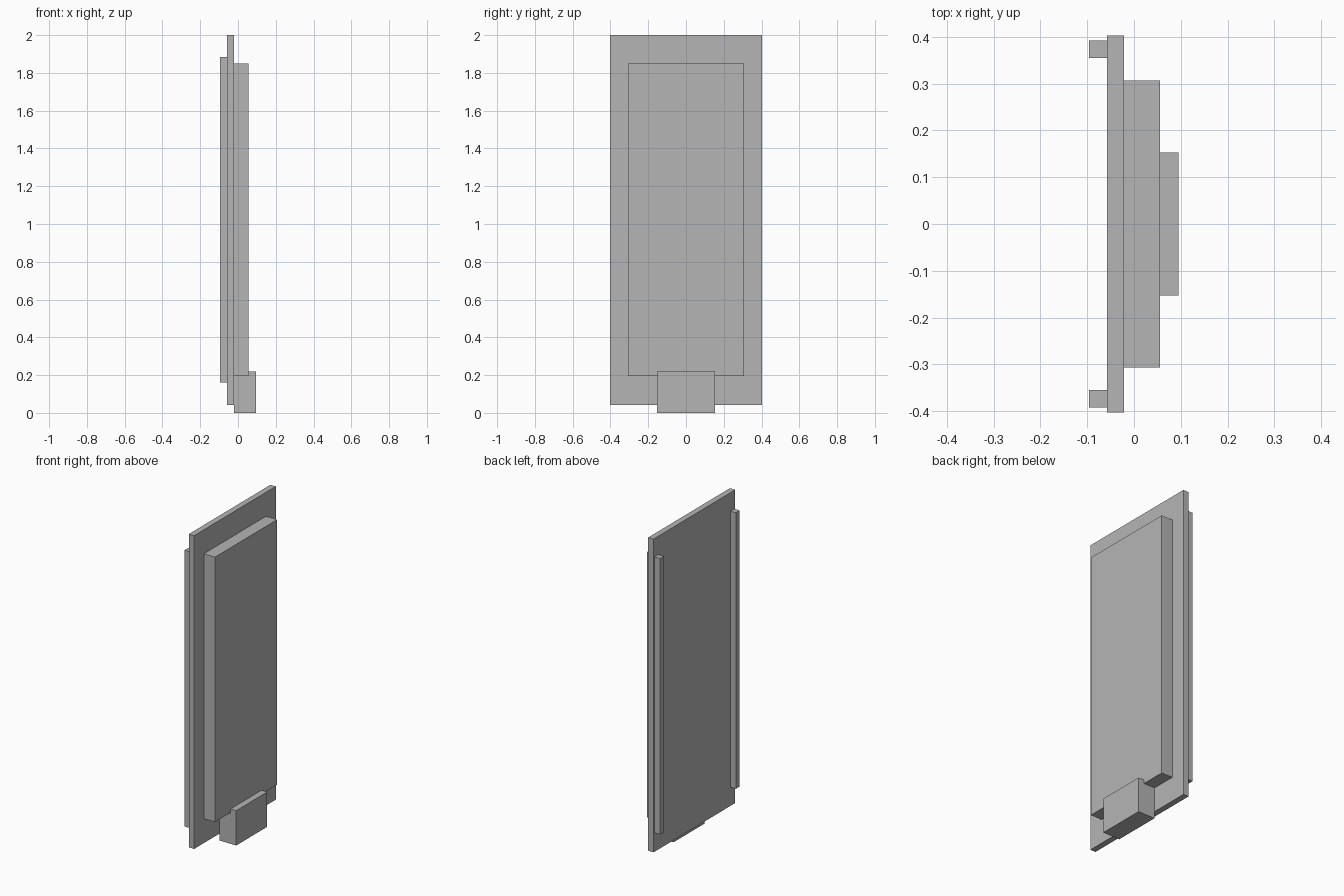
import bpy

cube = bpy.data.objects.get("Cube")
if cube:
    bpy.data.objects.remove(cube, do_unlink=True)

# Single plain grey finish
GREY = (0.46, 0.46, 0.46, 1.0)
grey = bpy.data.materials.new("plain grey")
grey.use_nodes = True
grey.diffuse_color = GREY
grey.node_tree.nodes["Principled BSDF"].inputs["Base Color"].default_value = GREY


def box(name, x, y, z):
    """Box spanning the (low, high) range on each axis."""
    spans = (x, y, z)
    bpy.ops.mesh.primitive_cube_add(size=1, location=[(a + b) / 2 for a, b in spans])
    obj = bpy.context.object
    obj.name = name
    obj.scale = [b - a for a, b in spans]
    bpy.ops.object.transform_apply(location=False, rotation=False, scale=True)
    obj.data.materials.append(grey)
    return obj


BACK, FACE = -0.058, -0.021

# Main upright panel and the raised slab on its face
box("main_panel", (BACK, FACE), (-0.403, 0.403), (0.043, 2.0))
box("raised_slab", (FACE, 0.056), (-0.307, 0.307), (0.195, 1.85))

# Block at the foot, standing proud of the slab
box("foot_block", (FACE, 0.095), (-0.153, 0.153), (0.0, 0.218))

# Pair of rails on the rear, mirrored across the panel
for side, name in ((-1, "rear_rail_near"), (1, "rear_rail_far")):
    box(name, (-0.096, BACK), sorted((side * 0.355, side * 0.393)), (0.16, 1.885))
